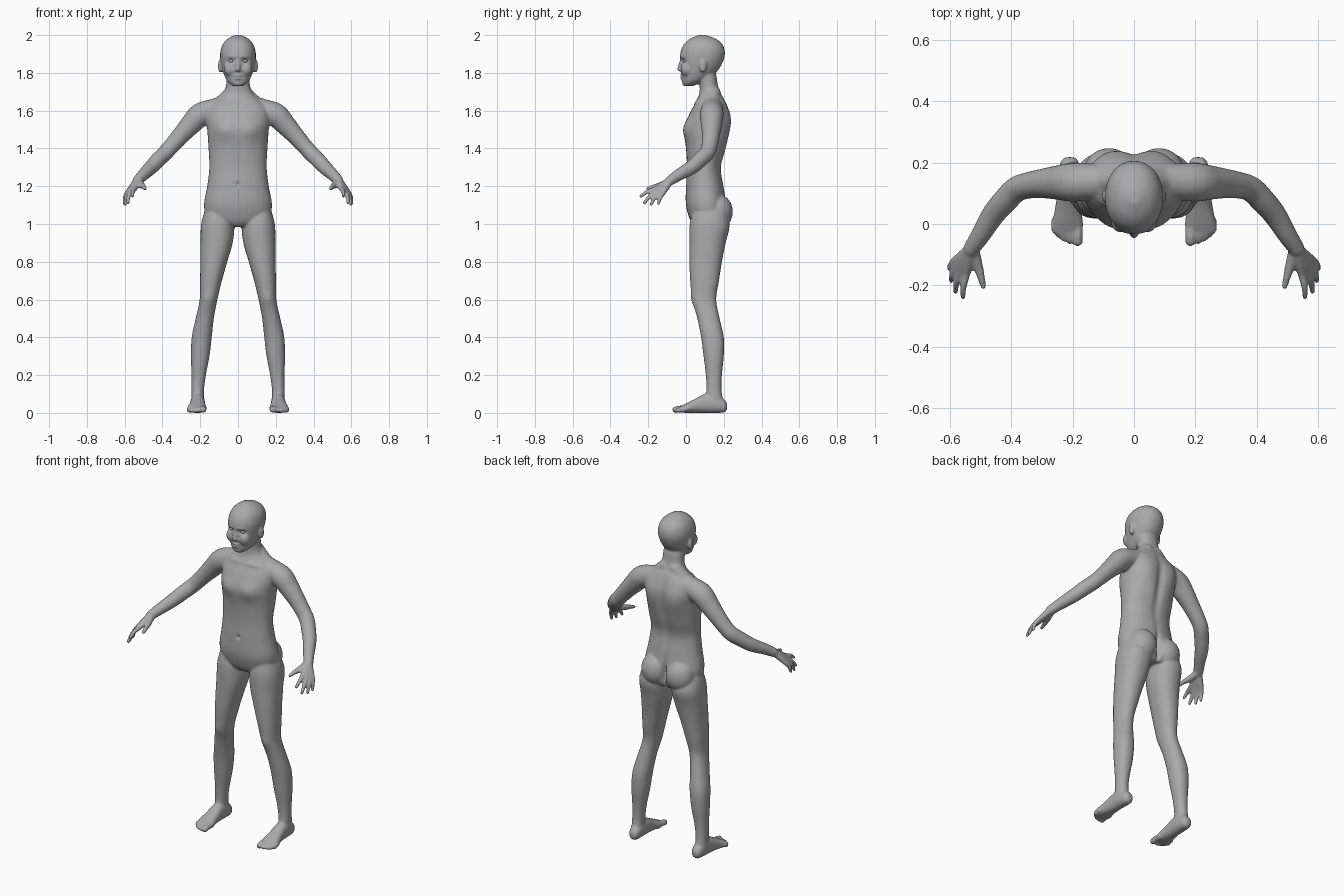
import bpy, bmesh
from math import cos, sin, pi, exp, copysign
from mathutils import Vector, Matrix

if "Cube" in bpy.data.objects:
    bpy.data.objects.remove(bpy.data.objects["Cube"])

grey = bpy.data.materials.new("skin grey")
grey.use_nodes = True
grey.diffuse_color = (0.4, 0.4, 0.4, 1)
grey.node_tree.nodes["Principled BSDF"].inputs["Base Color"].default_value = (0.4, 0.4, 0.4, 1)


def smooth_rows(rows, steps=5):
    """Catmull-Rom resampling of a list of number rows."""
    rows = [Vector(r) for r in rows]
    ext = [rows[0]] + rows + [rows[-1]]
    out = []
    for a, b, c, d in zip(ext, ext[1:], ext[2:], ext[3:]):
        for k in range(steps):
            t = k / steps
            out.append(b + (c - a) * (t / 2) + (a * 2 - b * 5 + c * 4 - d) * (t * t / 2)
                       + (b * 3 - a - c * 3 + d) * (t ** 3 / 2))
    return out + [rows[-1]]


def skin(bm, rings):
    """Join rings of points into a closed surface."""
    loops = [[bm.verts.new(p) for p in ring] for ring in rings]
    n = len(loops[0])
    for a, b in zip(loops, loops[1:]):
        for i in range(n):
            bm.faces.new((a[i], a[(i + 1) % n], b[(i + 1) % n], b[i]))
    bm.faces.new(loops[0][::-1])
    bm.faces.new(loops[-1])


def loft(bm, rows, along="z", power=2.2, n=32):
    """Rows: position along axis, centre x, half width, low side, high side."""
    rings = []
    for t, cx, rx, lo, hi in smooth_rows(rows):
        ring = []
        for i in range(n):
            c, s = cos(2 * pi * i / n), sin(2 * pi * i / n)
            x = cx + rx * copysign(abs(c) ** (2 / power), c)
            w = (lo + hi) / 2 + (hi - lo) / 2 * copysign(abs(s) ** (2 / power), s)
            ring.append((x, w, t) if along == "z" else (x, t, w))
        rings.append(ring)
    skin(bm, rings)


def blob(bm, centre, radii):
    m = Matrix.Translation(centre) @ Matrix.Diagonal((*radii, 1))
    bmesh.ops.create_uvsphere(bm, u_segments=24, v_segments=16, radius=1, matrix=m)


def tube(bm, rows, n=20):
    """Rows: x, y, z, radius; ends are rounded."""
    pts = smooth_rows(rows)
    rings = []
    for i, p in enumerate(pts):
        d = (pts[min(i + 1, len(pts) - 1)] - pts[max(i - 1, 0)]).xyz
        q = d.to_track_quat("Z", "Y")
        rings.append([p.xyz + q @ Vector((cos(2 * pi * k / n), sin(2 * pi * k / n), 0)) * p.w
                      for k in range(n)])
    skin(bm, rings)
    for p in (pts[0], pts[-1]):
        blob(bm, p.xyz, (p.w,) * 3)


bm = bmesh.new()

# Leg
loft(bm, [(1.09, .10, .07, .04, .19), (1.0, .107, .088, .02, .23), (.9, .113, .085, .018, .21),
          (.8, .128, .071, .018, .19), (.7, .143, .058, .022, .175), (.6, .156, .047, .033, .16),
          (.5, .176, .048, .06, .178), (.4, .192, .053, .08, .2), (.3, .2, .049, .093, .2),
          (.2, .208, .038, .105, .19), (.12, .213, .033, .108, .188), (.05, .213, .034, .1, .2)])

# Foot and toes
loft(bm, [(.218, .21, .016, .02, .05), (.2, .21, .03, .002, .075), (.15, .212, .037, 0, .1),
          (.1, .213, .038, 0, .1), (.05, .215, .043, 0, .075), (0, .217, .051, 0, .05),
          (-.03, .217, .048, .003, .034)], "y")
for x, tip, r in ((.184, -.056, .017), (.21, -.054, .012), (.229, -.046, .012),
                  (.246, -.034, .0115), (.26, -.016, .011)):
    tube(bm, [(x, .01, .02, r), (x, (tip - .01) / 2, .022, r), (x, tip, r, r)])

# Shoulder and arm
tube(bm, [(.05, .14, 1.635, .05), (.13, .138, 1.605, .058), (.2, .136, 1.577, .063),
          (.25, .135, 1.527, .056), (.3, .132, 1.472, .048), (.35, .125, 1.415, .043),
          (.385, .112, 1.377, .042), (.42, .077, 1.342, .041), (.46, .03, 1.3, .038),
          (.5, -.035, 1.262, .032), (.53, -.08, 1.232, .027)])
tube(bm, [(.03, .14, 1.69, .045), (.09, .14, 1.64, .04), (.17, .14, 1.6, .04)])

# Palm and fingers
for knuckle, tip in (((.548, -.165, 1.185), (.558, -.238, 1.148)),
                     ((.567, -.158, 1.172), (.583, -.22, 1.112)),
                     ((.58, -.142, 1.165), (.597, -.185, 1.104)),
                     ((.587, -.122, 1.163), (.602, -.146, 1.108))):
    k, t = Vector(knuckle), Vector(tip)
    mid = k.lerp(t, .5) + Vector((.004, -.003, .004))
    tube(bm, [(.533, -.085, 1.23, .021), (*Vector((.533, -.085, 1.23)).lerp(k, .6), .017),
              (*k, .0135), (*mid, .0115), (*t, .009)])
tube(bm, [(.523, -.09, 1.222, .02), (.51, -.135, 1.205, .017), (.5, -.17, 1.197, .013),
          (.492, -.203, 1.187, .01)])

# Buttock, ear, nostril wing and cheek
blob(bm, (.082, .165, 1.065), (.085, .083, .095))
blob(bm, (.093, .09, 1.836), (.013, .02, .036))
blob(bm, (.011, -.027, 1.815), (.009, .01, .008))
blob(bm, (.04, .005, 1.82), (.035, .033, .04))

# Mirror everything so far to the other side
half = bm.verts[:] + bm.edges[:] + bm.faces[:]
copy = bmesh.ops.duplicate(bm, geom=half)["geom"]
bmesh.ops.scale(bm, vec=(-1, 1, 1), verts=[g for g in copy if isinstance(g, bmesh.types.BMVert)])
bmesh.ops.reverse_faces(bm, faces=[g for g in copy if isinstance(g, bmesh.types.BMFace)])

# Torso and neck
loft(bm, [(.985, 0, .08, .05, .2), (1.02, 0, .16, .022, .215), (1.1, 0, .18, 0, .215),
          (1.2, 0, .163, 0, .2), (1.3, 0, .152, .005, .187), (1.4, 0, .156, 0, .213),
          (1.5, 0, .163, -.01, .232), (1.57, 0, .17, .012, .235), (1.62, 0, .16, .038, .222),
          (1.66, 0, .115, .058, .205), (1.69, 0, .08, .07, .186), (1.73, 0, .064, .072, .17),
          (1.78, 0, .062, .06, .162), (1.82, 0, .06, .05, .15)])

# Head
loft(bm, [(1.73, 0, .025, -.014, .035), (1.75, 0, .052, -.02, .085), (1.78, 0, .07, -.023, .135),
          (1.82, 0, .083, -.026, .175), (1.87, 0, .093, -.031, .2), (1.91, 0, .094, -.029, .206),
          (1.95, 0, .082, -.012, .194), (1.98, 0, .056, .02, .16), (2.0, 0, .018, .065, .105)],
     power=2.1)

# Nose, lips and chin
tube(bm, [(0, -.022, 1.87, .009), (0, -.03, 1.845, .01), (0, -.036, 1.82, .012)])
blob(bm, (0, -.021, 1.785), (.022, .013, .006))
blob(bm, (0, -.019, 1.772), (.019, .013, .006))
blob(bm, (0, -.008, 1.745), (.022, .013, .014))

bmesh.ops.recalc_face_normals(bm, faces=bm.faces)
mesh = bpy.data.meshes.new("body")
bm.to_mesh(mesh)
bm.free()
body = bpy.data.objects.new("body", mesh)
bpy.context.collection.objects.link(body)

# Fuse the parts into one skin
fuse = body.modifiers.new("fuse", "REMESH")
fuse.mode = "VOXEL"
fuse.voxel_size = .006
relax = body.modifiers.new("relax", "SMOOTH")
relax.factor, relax.iterations = .5, 5
fused = bpy.data.meshes.new_from_object(body.evaluated_get(bpy.context.evaluated_depsgraph_get()))
body.modifiers.clear()
body.data = fused
bpy.data.meshes.remove(mesh)
fused.name = "body"

# Sculpt dabs: centre, reach, push along y
dabs = [((.036, -.02, 1.864), (.02, .04, .012), .014),   # eye socket
        ((.034, -.02, 1.886), (.025, .03, .008), -.004),  # brow
        ((0, -.03, 1.7785), (.022, .03, .004), .006),     # mouth line
        ((0, .24, 1.06), (.012, .08, .08), -.03),         # cleft
        ((0, .23, 1.42), (.025, .06, .2), -.014),         # spine
        ((.09, .23, 1.53), (.05, .06, .08), .012),        # shoulder blade
        ((.075, 0, 1.5), (.055, .06, .05), -.012),        # chest
        ((.08, .05, 1.645), (.07, .04, .012), -.007),     # collar bone
        ((0, 0, 1.21), (.01, .03, .012), .01),            # navel
        ((.158, .03, .6), (.03, .04, .035), -.005)]       # knee cap
for v in fused.vertices:
    shift = 0
    for c, r, push in dabs:
        d = [(abs(v.co.x) - c[0]) / r[0], (v.co.y - c[1]) / r[1], (v.co.z - c[2]) / r[2]]
        e = sum(k * k for k in d)
        if e < 9:
            shift += push * exp(-e)
    v.co.y += shift
    v.co.z = max(v.co.z, 0)

# Eyes
eyes = []
for side, x in (("left", .036), ("right", -.036)):
    bm = bmesh.new()
    blob(bm, (x, -.002, 1.863), (.015, .015, .011))
    m = bpy.data.meshes.new(side + "_eye")
    bm.to_mesh(m)
    bm.free()
    eye = bpy.data.objects.new(side + "_eye", m)
    bpy.context.collection.objects.link(eye)
    eyes.append(eye)

for ob in [body] + eyes:
    ob.data.materials.clear()
    ob.data.materials.append(grey)
    ob.data.shade_smooth()
